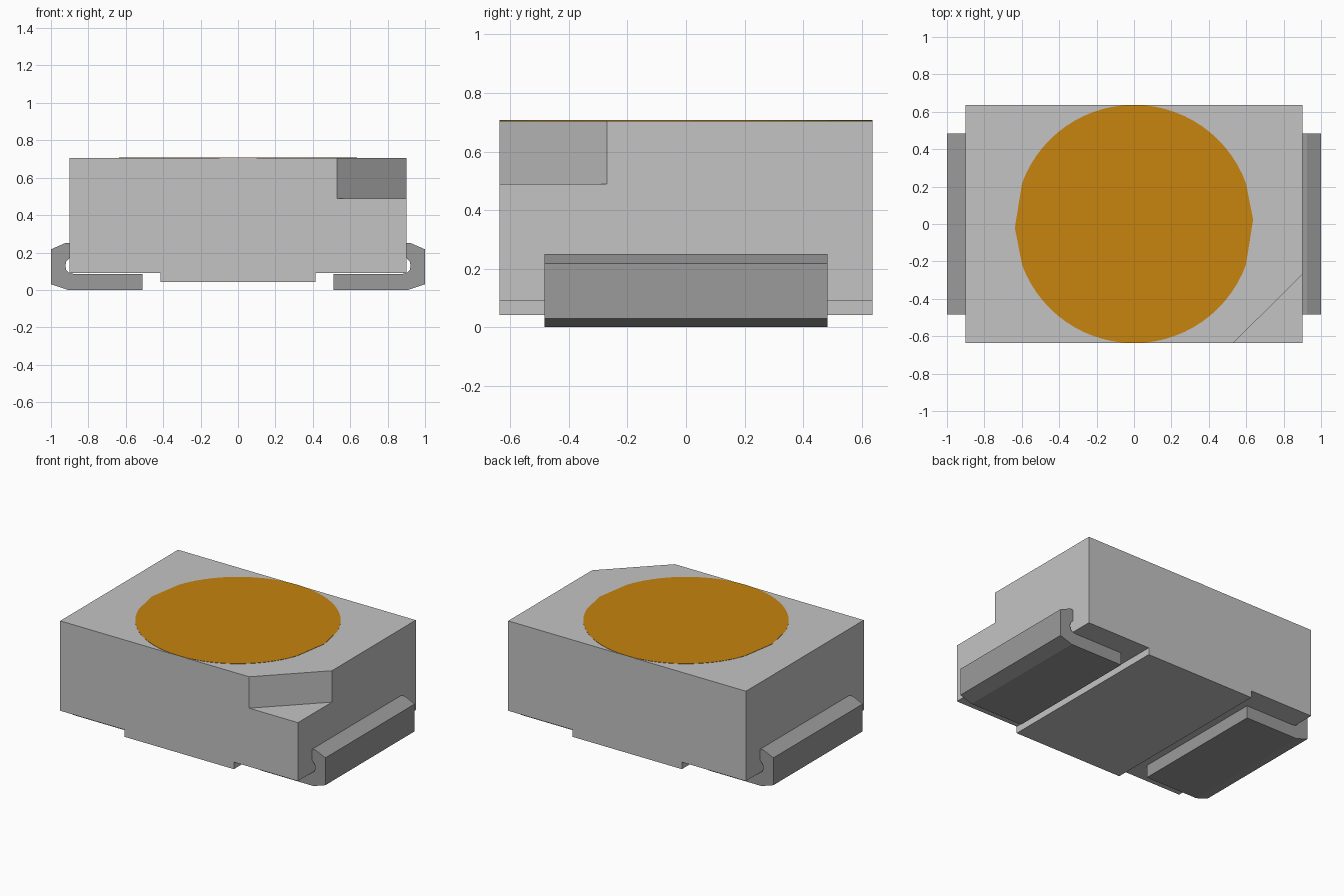
import bpy, bmesh
from math import cos, sin, radians

old = bpy.data.objects.get("Cube")
if old:
    bpy.data.objects.remove(old, do_unlink=True)


def material(name, rgb):
    mat = bpy.data.materials.new(name)
    mat.use_nodes = True
    mat.diffuse_color = (*rgb, 1)
    mat.node_tree.nodes["Principled BSDF"].inputs["Base Color"].default_value = (*rgb, 1)
    return mat


housing_grey = material("housing_grey", (0.55, 0.55, 0.55))
lead_grey = material("lead_grey", (0.33, 0.33, 0.33))
amber = material("amber", (0.57, 0.23, 0.004))


def prism(name, points, start, end, mat, axis="z"):
    """Extrude a flat outline: (x, y) along z, or (x, z) along y."""
    def place(a, b, c):
        return (a, b, c) if axis == "z" else (a, c, b)
    bm = bmesh.new()
    low = [bm.verts.new(place(a, b, start)) for a, b in points]
    high = [bm.verts.new(place(a, b, end)) for a, b in points]
    bm.faces.new(low)
    bm.faces.new(high)
    for i in range(len(low)):
        j = (i + 1) % len(low)
        bm.faces.new((low[i], low[j], high[j], high[i]))
    bmesh.ops.recalc_face_normals(bm, faces=bm.faces)
    mesh = bpy.data.meshes.new(name)
    bm.to_mesh(mesh)
    bm.free()
    mesh.materials.append(mat)
    obj = bpy.data.objects.new(name, mesh)
    bpy.context.collection.objects.link(obj)
    return obj


W, D, TOP, BASE = 0.9, 0.637, 0.705, 0.09

# Housing with a raised pad across its underside
half = [(W, TOP), (W, BASE), (0.415, BASE), (0.415, 0.042)]
outline = half + [(-x, z) for x, z in reversed(half)]
housing = prism("housing", outline, -D, D, housing_grey, "y")

# Polarity notch cut from the front left top corner
cutter = prism("notch_cutter", [(0.43, -D - 0.1), (W + 0.1, -D - 0.1), (W + 0.1, -0.17)],
               0.49, TOP + 0.1, housing_grey)
cutter.hide_render = True
cut = housing.modifiers.new("notch", "BOOLEAN")
cut.operation = "DIFFERENCE"
cut.solver = "EXACT"
cut.object = cutter
bpy.context.view_layer.update()
baked = bpy.data.meshes.new_from_object(
    housing.evaluated_get(bpy.context.evaluated_depsgraph_get()))
housing.modifiers.clear()
housing.data = baked
bpy.data.objects.remove(cutter, do_unlink=True)

# Round lens, with a slight point on each side
R = 0.637
arc = [(R * cos(radians(a)), R * sin(radians(a))) for a in range(20, 161, 5)]
disc = [(R, 0.025)] + arc + [(-R, -0.02)] + [(-x, -y) for x, y in arc]
prism("lens", disc, TOP - 0.003, TOP + 0.002, amber)

# Folded metal leads, mirrored left and right
lead = [(0.51, 0), (0.91, 0), (1, 0.03), (1, 0.217), (0.925, 0.25), (W, 0.25),
        (W, 0.172), (0.918, 0.152), (0.923, 0.13), (0.918, 0.105),
        (0.905, 0.092), (0.88, 0.086), (0.51, 0.086)]
for side, s in (("left", 1), ("right", -1)):
    prism(side + "_lead", [(s * x, z) for x, z in lead], -0.483, 0.483, lead_grey, "y")
